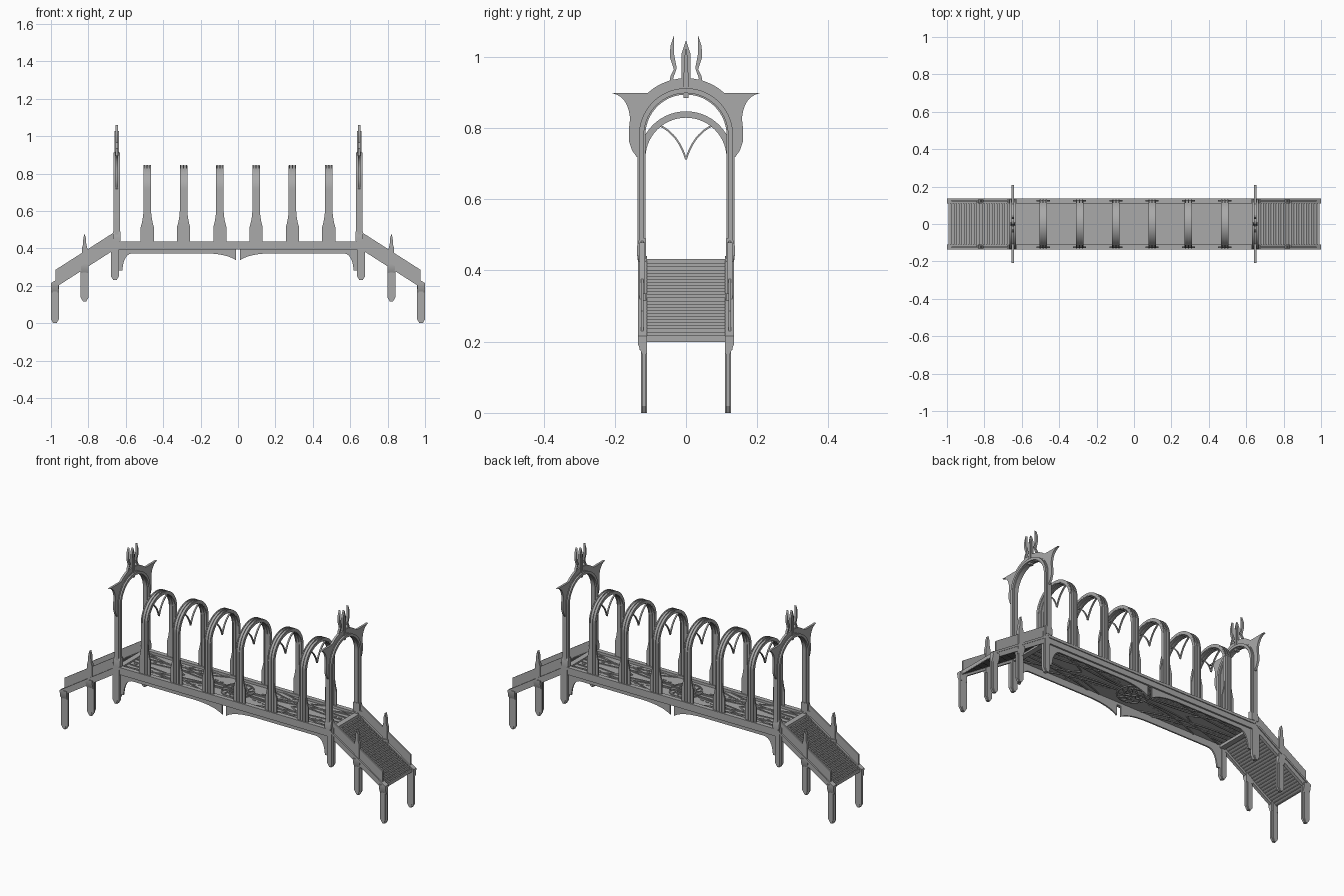
import bpy, bmesh, math
from mathutils import Vector

if "Cube" in bpy.data.objects:
    bpy.data.objects.remove(bpy.data.objects["Cube"])

stone = bpy.data.materials.new("grey_stone")
stone.use_nodes = True
GREY = (0.4, 0.4, 0.4, 1)
stone.diffuse_color = GREY
stone.node_tree.nodes["Principled BSDF"].inputs["Base Color"].default_value = GREY
parts = []


def prism(name, shapes, axis, lo, hi, mirror=""):
    """Extrude flat outlines along an axis, mirrored about the centre."""
    bm = bmesh.new()
    place = {"x": lambda a, b: (lo, a, b), "y": lambda a, b: (a, lo, b),
             "z": lambda a, b: (a, b, lo)}[axis]
    step = Vector([hi - lo if axis == k else 0 for k in "xyz"])
    for pts in shapes:
        face = bm.faces.new([bm.verts.new(place(*p)) for p in pts])
        top = bmesh.ops.extrude_face_region(bm, geom=[face])["geom"]
        bmesh.ops.translate(bm, vec=step, verts=[v for v in top if isinstance(v, bmesh.types.BMVert)])
        # keep the starting cap so the solid is closed
        if not face.is_valid:
            bm.faces.new([v for v in bm.verts if False])
    bmesh.ops.recalc_face_normals(bm, faces=bm.faces)
    mesh = bpy.data.meshes.new(name)
    bm.to_mesh(mesh)
    bm.free()
    mesh.materials.append(stone)
    ob = bpy.data.objects.new(name, mesh)
    bpy.context.collection.objects.link(ob)
    if mirror:
        mod = ob.modifiers.new("mirror", "MIRROR")
        mod.use_axis = [k in mirror for k in "xyz"]
        mod.use_mirror_merge = False
    parts.append(ob)
    return ob


def rect(a0, a1, b0, b1):
    return [(a0, b0), (a1, b0), (a1, b1), (a0, b1)]


def bez(p, q, r, n=10):
    """Points of a quadratic curve."""
    p, q, r = Vector(p), Vector(q), Vector(r)
    return [tuple(p * (1 - t) ** 2 + q * 2 * t * (1 - t) + r * t * t)
            for t in (i / n for i in range(n + 1))]


def arc(r, a0, a1, cz=0.0, n=28):
    angles = [math.radians(a0 + (a1 - a0) * i / n) for i in range(n + 1)]
    return [(r * math.cos(a), cz + r * math.sin(a)) for a in angles]


def ribbon(path, w):
    """Outline of a strip of width w that follows a path."""
    left, right = [], []
    for i, p in enumerate(path):
        d = Vector(path[min(i + 1, len(path) - 1)]) - Vector(path[max(i - 1, 0)])
        n = Vector((-d.y, d.x)).normalized() * w / 2
        left.append(tuple(Vector(p) + n))
        right.append(tuple(Vector(p) - n))
    return left + right[::-1]


def arch(r_in, r_out, cz, z0):
    """Upside-down U outline."""
    return ([(r_out, z0)] + arc(r_out, 0, 180, cz) + [(-r_out, z0), (-r_in, z0)]
            + arc(r_in, 180, 0, cz) + [(r_in, z0)])


# Deck, side beams and cross beams
prism("deck", [rect(-0.65, 0.65, -0.115, 0.115)], "z", 0.41, 0.424)
prism("deck_beam", [rect(-0.66, 0.66, 0.395, 0.424)], "y", 0.113, 0.13, "y")
prism("deck_beam_cap", [rect(-0.66, 0.66, 0.424, 0.438)], "y", 0.11, 0.135, "y")
prism("end_cross_beam", [rect(0.635, 0.665, -0.115, 0.115)], "z", 0.395, 0.432, "x")

# Curved fascia below the deck
fascia = ([(0.012, 0.4), (0.635, 0.4), (0.635, 0.283)]
          + bez((0.618, 0.283), (0.612, 0.374), (0.56, 0.374))
          + bez((0.18, 0.374), (0.06, 0.372), (0.012, 0.337)))
prism("deck_fascia", [fascia], "y", 0.113, 0.121, "xy")

# Floor tracery, standing out above and below the deck
sweeps = [bez((0.09, 0.012), (0.4, 0.02), (0.62, 0.11)),
          bez((0.09, 0.022), (0.3, 0.035), (0.47, 0.113)),
          bez((0.13, 0.11), (0.3, 0.03), (0.63, 0.015)),
          bez((0.2, 0.112), (0.38, 0.06), (0.63, 0.05)),
          bez((0.33, 0.0), (0.45, 0.08), (0.63, 0.085))]
prism("floor_tracery", [ribbon(s, 0.006) for s in sweeps], "z", 0.406, 0.428, "xy")
dashes = []
for s in (bez((0.12, 0.04), (0.26, 0.06), (0.36, 0.113), 16),
          bez((0.34, 0.1), (0.5, 0.035), (0.63, 0.03), 16)):
    dashes += [ribbon(s[i:i + 2], 0.006) for i in range(0, 16, 2)]
prism("floor_dashes", dashes, "z", 0.408, 0.427, "xy")

# Round floor rosette with curved blades
rings = [arc(r, 0, 180) for r in (0.018, 0.05, 0.083)]
prism("rosette_rings", [ribbon(r, 0.006) for r in rings], "z", 0.405, 0.43, "y")
blades = []
for k in range(12):
    a = k * math.tau / 12
    polar = lambda r, t: (r * math.cos(a + t), r * math.sin(a + t))
    blades.append(ribbon(bez(polar(0.018, 0), polar(0.055, 0.1), polar(0.082, 0.6), 6), 0.006))
prism("rosette_blades", blades, "z", 0.406, 0.429)


# Ramps: plate, treads, beams and side boards
def slope(x):
    return 0.438 - 0.64 * (x - 0.65)


def sloped(x0, x1, low, high):
    return [(x0, slope(x0) + low), (x1, slope(x1) + low), (x1, slope(x1) + high), (x0, slope(x0) + high)]


prism("ramp_plate", [sloped(0.65, 0.99, -0.022, -0.014)], "y", -0.115, 0.115, "x")
treads = []
for i in range(24):
    x = 0.67 + i * 0.0136
    treads.append(rect(x, x + 0.008, slope(x) - 0.025, slope(x) - 0.006))
prism("ramp_treads", treads, "y", -0.112, 0.112, "x")
prism("ramp_beam", [sloped(0.645, 1.0, -0.038, -0.012)], "y", 0.113, 0.13, "xy")
prism("ramp_beam_cap", [sloped(0.645, 1.0, -0.012, 0.0)], "y", 0.11, 0.135, "xy")
prism("ramp_side_board", [sloped(0.665, 0.975, -0.01, 0.056)], "y", 0.119, 0.127, "xy")


# Pointed support posts, each a flat blade with a raised core
def post(name, x, z0, z1, y0, y1):
    for label, w, e in (("", 0.021, 0), ("_core", 0.011, 0.003)):
        outline = [(x - w, z0 + 0.02), (x - w * 0.4, z0), (x + w * 0.4, z0),
                   (x + w, z0 + 0.02), (x + w, z1), (x - w, z1)]
        prism(name + label, [outline], "y", y0 - e, y1 + e, "xy")


post("end_post", 0.979, 0.0, 0.212, 0.112, 0.123)
post("middle_post", 0.82, 0.117, 0.335, 0.112, 0.123)
post("gate_post", 0.658, 0.23, 0.45, 0.115, 0.131)
for x in (0.979, 0.82):
    z = slope(x) - 0.012
    prism("post_collar", [[(0.11, z), (0.135, z), (0.135, z - 0.022), (0.124, z - 0.05), (0.11, z - 0.05)]],
          "x", x - 0.02, x + 0.02, "xy")
spike = [(0.805, 0.32), (0.835, 0.32), (0.835, 0.4), (0.829, 0.42), (0.827, 0.455), (0.82, 0.478),
         (0.813, 0.455), (0.811, 0.42), (0.805, 0.4)]
prism("middle_post_spike", [spike], "y", 0.115, 0.131, "xy")

# Gateways: layered arch with a horned crest plate
GATE, GZ = 0.648, 0.78
for name, r0, r1, w in (("gate_arch", 0.118, 0.132, 0.018), ("gate_arch_rib", 0.114, 0.136, 0.009)):
    prism(name, [arch(r0, r1, GZ, 0.43)], "x", GATE - w, GATE + w, "x")
crest = ([(0.13, 0.718), (0.138, 0.718), (0.152, 0.738), (0.16, 0.762), (0.16, 0.8)]
         + bez((0.157, 0.828), (0.163, 0.89), (0.208, 0.898), 6)
         + arc(0.16, 47.5, 90, GZ, 10) + arc(0.125, 90, 0, GZ, 16))
prism("gate_crest", [crest], "x", GATE - 0.006, GATE + 0.006, "xy")
prism("gate_post_band", [[(0.112, 0.44), (0.137, 0.44), (0.137, 0.47), (0.131, 0.49), (0.112, 0.49)]],
      "x", GATE - 0.02, GATE + 0.02, "xy")

# Finials on the gateways
spire = [(-0.014, 0.905), (0.014, 0.905), (0.012, 1.01), (0.0, 1.047), (-0.012, 1.01)]
prism("centre_finial", [spire], "x", GATE - 0.006, GATE + 0.006, "x")
prism("centre_finial_core", [[(y * 0.5, z - 0.02) for y, z in spire]], "x", GATE - 0.011, GATE + 0.011, "x")
flame = [(0.032, 0.915), (0.046, 0.92), (0.044, 0.945), (0.034, 0.965), (0.045, 0.998), (0.044, 1.03),
         (0.034, 1.06), (0.034, 1.01), (0.026, 0.968), (0.036, 0.94)]
prism("side_finial", [flame], "x", GATE - 0.006, GATE + 0.006, "xy")

# Six deck arches with ribs, base plates and hanging tracery
AZ = 0.715
cusp = bez((0.078, 0.809), (0.022, 0.785), (0.0, 0.712), 12)
for x in (0.097, 0.291, 0.485):
    prism("deck_arch", [arch(0.117, 0.128, AZ, 0.43)], "x", x - 0.02, x + 0.02, "x")
    for dx in (-0.016, 0, 0.016):
        prism("deck_arch_rib", [arch(0.114, 0.132, AZ, 0.43)], "x", x + dx - 0.003, x + dx + 0.003, "x")
    prism("arch_cusp", [ribbon(cusp, 0.005)], "x", x - 0.004, x + 0.004, "xy")
    side = [(0.035, 0.43), (0.035, 0.515)] + bez((0.032, 0.525), (0.022, 0.56), (0.02, 0.605), 5)
    plate = [(x + a, z) for a, z in side] + [(x - a, z) for a, z in reversed(side)]
    prism("arch_base_plate", [plate], "y", 0.119, 0.127, "xy")

# Smooth curved faces while keeping the edges crisp
bpy.ops.object.select_all(action="DESELECT")
for ob in parts:
    ob.select_set(True)
bpy.context.view_layer.objects.active = parts[0]
bpy.ops.object.shade_smooth_by_angle(angle=math.radians(25))
